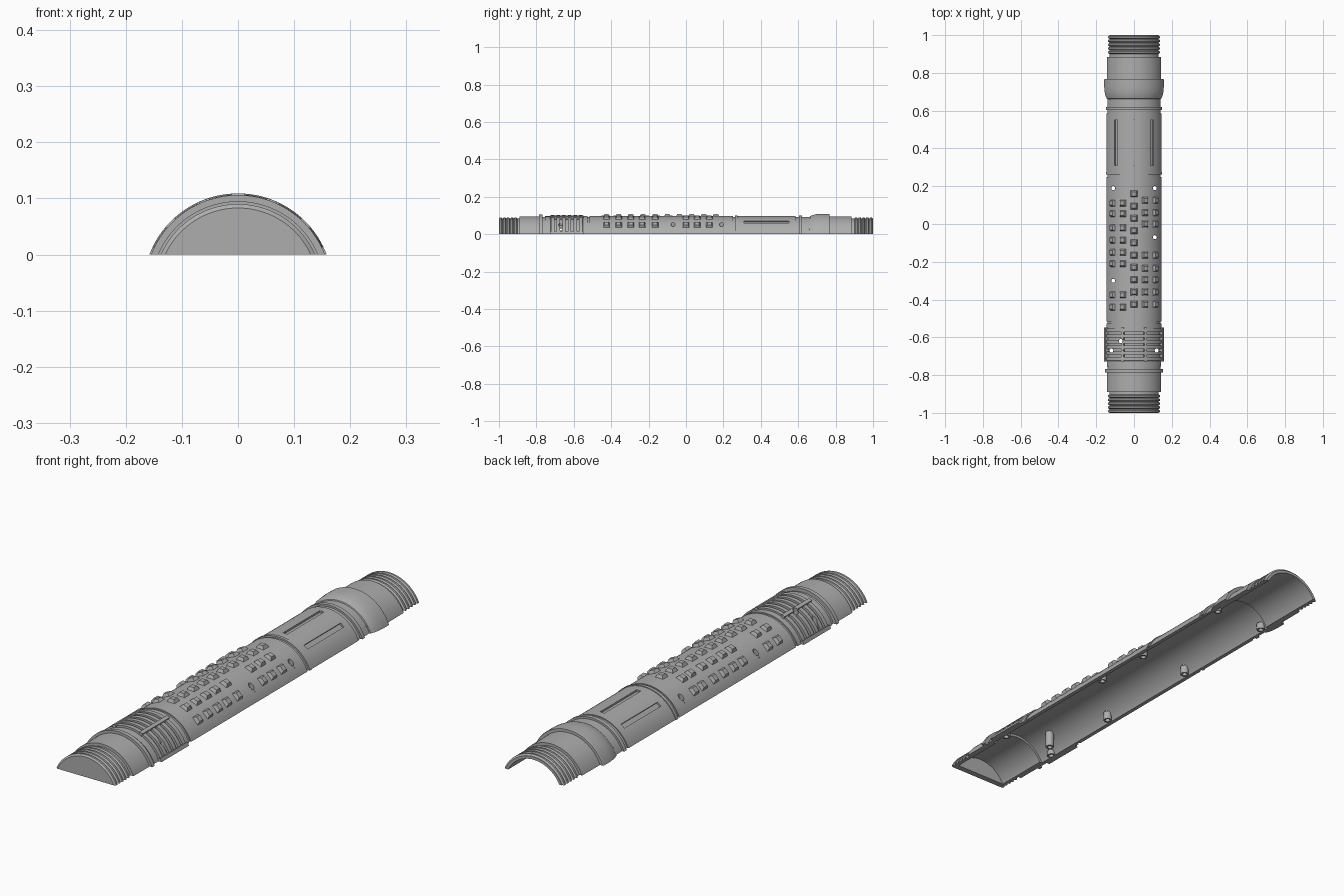
import bpy, bmesh, math
from mathutils import Matrix, Vector

DROP = 0.06      # the tube axis lies this far below the cut plane
BODY = 0.157

if "Cube" in bpy.data.objects:
    bpy.data.objects.remove(bpy.data.objects["Cube"])

grey = bpy.data.materials.new("plain_grey")
grey.use_nodes = True
grey.diffuse_color = (0.42, 0.42, 0.42, 1)
grey.node_tree.nodes["Principled BSDF"].inputs["Base Color"].default_value = grey.diffuse_color


def finish(name, bm):
    bmesh.ops.remove_doubles(bm, verts=bm.verts, dist=1e-5)
    bmesh.ops.recalc_face_normals(bm, faces=bm.faces)
    mesh = bpy.data.meshes.new(name)
    bm.to_mesh(mesh)
    bm.free()
    mesh.materials.append(grey)
    obj = bpy.data.objects.new(name, mesh)
    bpy.context.collection.objects.link(obj)
    return obj


def revolve(name, profile, span=None, steps=48):
    """Sweep a closed (y, radius) profile round the axis, ending at the cut plane."""
    bm = bmesh.new()
    columns = []
    for i in range(steps + 1):
        column = []
        for y, r in profile:
            limit = math.acos(min(1, DROP / r))
            lo, hi = span if span else (-limit, limit)
            lo, hi = max(lo, -limit), min(hi, limit)
            a = lo + (hi - lo) * i / steps
            column.append(bm.verts.new((r * math.sin(a), y, r * math.cos(a) - DROP)))
        columns.append(column)
    n = len(profile)
    for a, b in zip(columns, columns[1:]):
        for j in range(n):
            k = (j + 1) % n
            bm.faces.new((a[j], a[k], b[k], b[j]))
    bm.faces.new(columns[0])
    bm.faces.new(columns[-1])
    bmesh.ops.dissolve_degenerate(bm, dist=1e-6, edges=bm.edges)
    return finish(name, bm)


def on_tube(angle, y, r):
    """Frame on the tube whose z axis points outward."""
    a = math.radians(angle)
    place = Vector((r * math.sin(a), y, r * math.cos(a) - DROP))
    return Matrix.Translation(place) @ Matrix.Rotation(a, 4, 'Y')


def thread(start, count, pitch=0.02):
    points = []
    for i in range(count):
        y = start + i * pitch
        points += [(y, .143), (y + .25 * pitch, .15), (y + .65 * pitch, .15), (y + .9 * pitch, .143)]
    return points


def band(y0, y1, r):
    return [(y0, r), (y1, r)]


# Outer outline from the closed front end to the open back end
outer = [(-1, DROP)] + thread(-1, 5)
outer += band(-.9, -.89, .143) + band(-.89, -.785, .155)
outer += band(-.785, -.768, .166) + band(-.768, -.755, .152) + band(-.755, -.725, .156)
for i in range(6):                                   # ribbed collar
    y = -.722 + i * .03
    outer += [(y, .153), (y, .163), (y + .018, .163), (y + .018, .153)]
outer += band(-.552, -.527, .157) + band(-.527, -.515, .152)
outer += band(-.515, .25, BODY) + band(.25, .262, .153) + band(.262, .275, .16)
outer += band(.275, .585, BODY) + band(.585, .603, .153) + band(.603, .62, .161)
outer += band(.62, .662, .153)
outer += [(.664, .157), (.68, .163), (.7, .167), (.73, .169), (.765, .169), (.768, .167)]
outer += [(.768, .155), (.885, .154)] + band(.885, .9, .143) + thread(.9, 5)
outer += [(1, .143)]
# Bore, wider along the middle, with the front wall
inner = [(1, .132), (.7, .132), (.7, .142), (-.74, .142), (-.74, .132), (-.975, .132), (-.975, DROP)]
shell = revolve("half_tube_shell", outer + inner)

# Lengthwise bars over the ribbed collar
bar_profile = [(-.727, .15), (-.727, .169), (-.548, .169), (-.548, .15)]
parts = [shell]
for side, word in ((1, "left"), (-1, "right")):
    for label, a0, a1 in (("grille_bar", 19.5, 24.5), ("grille_edge", 64, 90)):
        span = sorted((side * math.radians(a0), side * math.radians(a1)))
        parts.append(revolve(f"{word}_{label}", bar_profile, span, 4))

# Cutters for the long grooves and the screw holes
cut = bmesh.new()
for angle in (-37, 0, 37):
    frame = on_tube(angle, .43, BODY) @ Matrix.Diagonal((.02, .24, .016, 1))
    bmesh.ops.create_cube(cut, size=1, matrix=frame)
holes = [(-.11, .19), (.11, .19), (.11, -.07), (-.11, -.3), (-.07, -.62), (-.12, -.67), (.12, -.67)]
for x, y in holes:
    bmesh.ops.create_cone(cut, cap_ends=True, segments=16, radius1=.011, radius2=.011,
                          depth=.4, matrix=Matrix.Translation((x, y, .05)))
cutter = finish("groove_and_hole_cutter", cut)
cutter.hide_render = True
cutter.hide_viewport = True
cutter.display_type = 'WIRE'
for part in parts:
    mod = part.modifiers.new("cuts", 'BOOLEAN')
    mod.operation = 'DIFFERENCE'
    mod.solver = 'EXACT'
    mod.object = cutter

# Hollow screw posts inside the shell
for number, (x, y) in enumerate(holes + [(-.115, .67), (.115, .67)], 1):
    top = math.sqrt(.142 ** 2 - x * x) - DROP + .004
    bm = bmesh.new()
    rings = []
    for r, z in ((.017, 0), (.017, top), (.0105, top), (.0105, 0)):
        rings.append([bm.verts.new((x + r * math.cos(t * math.tau / 16),
                                    y + r * math.sin(t * math.tau / 16), z)) for t in range(16)])
    for j in range(4):
        a, b = rings[j], rings[(j + 1) % 4]
        for t in range(16):
            u = (t + 1) % 16
            bm.faces.new((a[t], a[u], b[u], b[t]))
    parts.append(finish(f"screw_post_{number}", bm))

# Raised grip studs with sloping sides
bm = bmesh.new()
right_rows = [.11, .055, -.02, -.085, -.15, -.21, -.375, -.44]
left_rows = [.125, .06, 0, -.165, -.235, -.295, -.36, -.425]
middle_rows = [.16 - i * .065 for i in range(10)]
for angles, rows in (((-46, -22), right_rows), ((0,), middle_rows), ((22, 46), left_rows)):
    for angle in angles:
        for y in rows:
            frame = on_tube(angle, y, BODY + .004) @ Matrix.Rotation(math.pi / 4, 4, 'Z')
            bmesh.ops.create_cone(bm, cap_ends=True, segments=4, radius1=.027, radius2=.015,
                                  depth=.016, matrix=frame)
finish("grip_studs", bm)

# Smooth the round parts, keep the edges sharp
bpy.ops.object.select_all(action='DESELECT')
for part in parts:
    part.select_set(True)
bpy.context.view_layer.objects.active = shell
bpy.ops.object.shade_smooth_by_angle(angle=math.radians(25))
